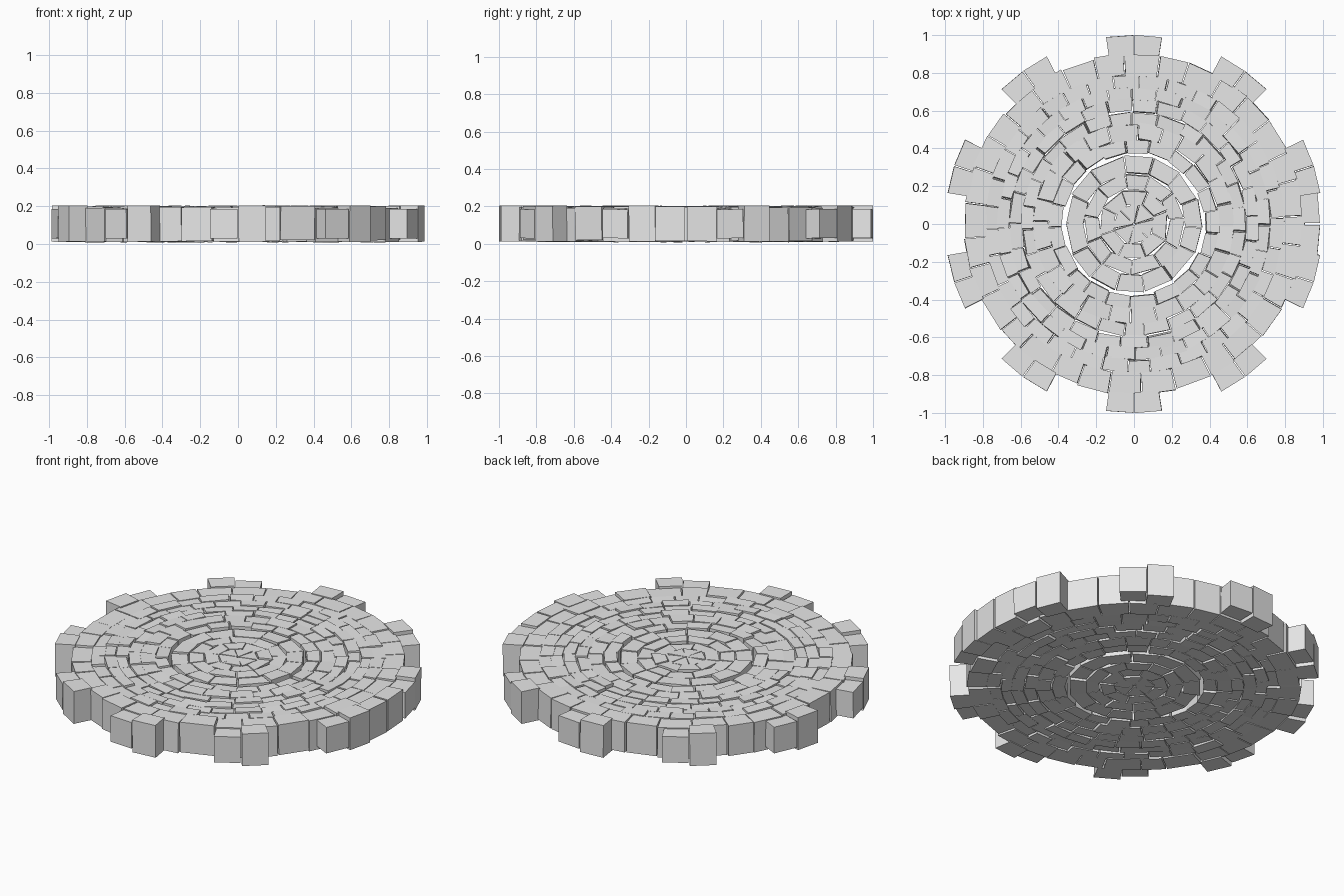
import bpy, bmesh, math, random
from mathutils import Vector, Matrix

if "Cube" in bpy.data.objects:
    bpy.data.objects.remove(bpy.data.objects["Cube"])

random.seed(7)
stone = bpy.data.materials.new("pale grey stone")
stone.use_nodes = True
grey = (0.8, 0.8, 0.8, 1)
stone.diffuse_color = grey
stone.node_tree.nodes["Principled BSDF"].inputs["Base Color"].default_value = grey


def polar(r, a, z):
    return Vector((r * math.cos(a), r * math.sin(a), z))


def block(bm, r0, r1, a0, a1, z0, z1, wobble=0.0):
    """One straight-sided wedge block, rocked slightly about its centre."""
    corners = [(r0, a0), (r1, a0), (r1, a1), (r0, a1)]
    pts = [polar(r, a, z) for z in (z0, z1) for r, a in corners]
    mid = sum(pts, Vector()) / 8
    rock = Matrix.Identity(3)
    for axis in "XYZ":
        rock = Matrix.Rotation(random.uniform(-wobble, wobble), 3, axis) @ rock
    v = [bm.verts.new(mid + rock @ (p - mid)) for p in pts]
    for f in ((3, 2, 1, 0), (4, 5, 6, 7), (0, 1, 5, 4),
              (1, 2, 6, 5), (2, 3, 7, 6), (3, 0, 4, 7)):
        bm.faces.new([v[i] for i in f])


def finish(name, bm):
    mesh = bpy.data.meshes.new(name)
    bm.to_mesh(mesh)
    bm.free()
    mesh.materials.append(stone)
    bpy.context.collection.objects.link(bpy.data.objects.new(name, mesh))


def ring(name, r0, r1, count, wobble):
    bm = bmesh.new()
    step = math.tau / count
    start = random.uniform(0, step)
    cuts = [start + step * (i + random.uniform(-0.12, 0.12)) for i in range(count)]
    cuts.append(cuts[0] + math.tau)
    gap = 0.003 / r1
    for a0, a1 in zip(cuts, cuts[1:]):
        dr, dz = random.uniform(-0.006, 0.006), random.uniform(-0.006, 0.006)
        block(bm, r0 + dr, r1 + dr, a0 + gap, a1 - gap, 0.016 + dz, 0.196 + dz, wobble)
    finish(name, bm)


# Concentric paving courses, from the rim inwards
courses = [
    (0.785, 0.90, 32, 0.015), (0.72, 0.793, 34, 0.03), (0.66, 0.725, 32, 0.04),
    (0.598, 0.665, 29, 0.04), (0.53, 0.595, 27, 0.04), (0.45, 0.535, 24, 0.04),
    (0.38, 0.45, 21, 0.04), (0.27, 0.36, 14, 0.03), (0.19, 0.268, 11, 0.03),
    (0.11, 0.188, 8, 0.03),
]
for i, (r0, r1, count, wobble) in enumerate(courses):
    ring(f"paving_course_{i + 1}", r0, r1, count, wobble)

# Centre stones meeting in the middle
bm = bmesh.new()
for i in range(6):
    a = math.radians(60 * i + 15)
    block(bm, 0.006, 0.112, a + 0.03, a + math.radians(60) - 0.03, 0.016, 0.196, 0.03)
finish("centre_stones", bm)

# Ten pairs of projecting stones around the rim
bm = bmesh.new()
half = math.radians(8.5)
for i in range(10):
    a = math.radians(18 + 36 * i)
    block(bm, 0.89, 1.0, a - half, a - 0.003, 0.03, 0.185, 0.01)
    block(bm, 0.89, 1.0, a + 0.003, a + half, 0.012, 0.204, 0.01)
finish("rim_teeth", bm)

# Extra stones filling the rim between the two right-hand (+x) teeth
bm = bmesh.new()
for a in (-5, 5):
    block(bm, 0.89, 0.985, math.radians(a - 4.7), math.radians(a + 4.7), 0.014, 0.2, 0.01)
finish("rim_infill", bm)
